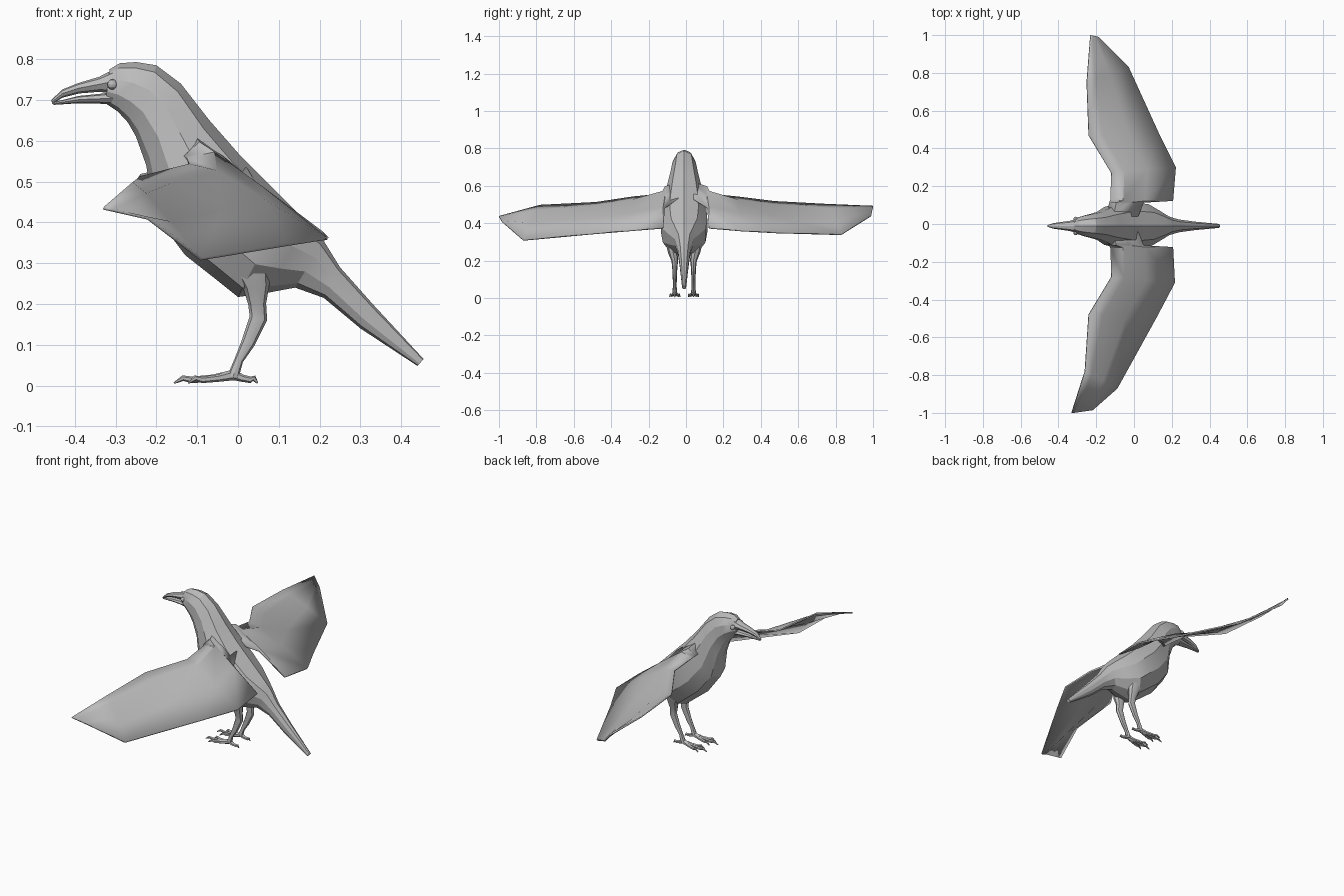
import bpy, bmesh, math
from mathutils import Vector

cube = bpy.data.objects.get("Cube")
if cube:
    bpy.data.objects.remove(cube)

GREY = (0.5, 0.5, 0.5, 1)
mat = bpy.data.materials.new("plain grey")
mat.use_nodes = True
mat.diffuse_color = GREY
mat.node_tree.nodes["Principled BSDF"].inputs["Base Color"].default_value = GREY
MID = -0.01  # the body sits slightly off the wing centre


def finish(name, bm, angle=25):
    bmesh.ops.recalc_face_normals(bm, faces=bm.faces)
    me = bpy.data.meshes.new(name)
    bm.to_mesh(me)
    bm.free()
    me.materials.append(mat)
    ob = bpy.data.objects.new(name, me)
    bpy.context.collection.objects.link(ob)
    bpy.ops.object.select_all(action='DESELECT')
    ob.select_set(True)
    bpy.context.view_layer.objects.active = ob
    bpy.ops.object.shade_smooth_by_angle(angle=math.radians(angle))
    return ob


def skin(bm, rings):
    loops = [[bm.verts.new(p) for p in ring] for ring in rings]
    n = len(loops[0])
    for a, b in zip(loops, loops[1:]):
        for i in range(n):
            j = (i + 1) % n
            bm.faces.new((a[i], a[j], b[j], b[i]))
    bm.faces.new(loops[0])
    bm.faces.new(loops[-1])


def profile_loft(name, sections, n=10, angle=25):
    """Each section: top x, top z, bottom x, bottom z, half width."""
    rings = []
    for tx, tz, bx, bz, w in sections:
        ring = []
        for i in range(n):
            t = 2 * math.pi * i / n
            k = (1 + math.cos(t)) / 2
            ring.append((bx + (tx - bx) * k, MID + w * math.sin(t), bz + (tz - bz) * k))
        rings.append(ring)
    bm = bmesh.new()
    skin(bm, rings)
    return finish(name, bm, angle)


def tube(bm, points, n=6):
    """Each point: x, y, z, radius along the path plane, half width in y."""
    pos = [Vector(p[:3]) for p in points]
    rings = []
    for i, p in enumerate(points):
        d = (pos[min(i + 1, len(pos) - 1)] - pos[max(i - 1, 0)]).normalized()
        side = Vector((0, 1, 0))
        side = (side - d * side.dot(d)).normalized()
        up = d.cross(side)
        rings.append([pos[i] + up * p[3] * math.cos(2 * math.pi * k / n)
                      + side * p[4] * math.sin(2 * math.pi * k / n) for k in range(n)])
    skin(bm, rings)


# Head, torso and tail in one loft
profile_loft("body", [
    (-.315, .775, -.325, .692, .03), (-.29, .79, -.295, .672, .048),
    (-.25, .793, -.27, .645, .058), (-.20, .785, -.25, .61, .066),
    (-.14, .74, -.225, .54, .078), (-.07, .65, -.205, .42, .105),
    (0, .57, -.13, .32, .125), (.06, .51, -.06, .265, .13),
    (.12, .45, 0, .217, .12), (.17, .40, .07, .227, .085),
    (.21, .355, .14, .24, .052), (.25, .29, .21, .215, .036),
    (.33, .2, .30, .14, .024), (.455, .065, .44, .048, .011)])

# Beak halves with a thin open mouth line
profile_loft("upper_beak", [
    (-.30, .778, -.30, .715, .038), (-.34, .757, -.34, .72, .027),
    (-.39, .742, -.39, .716, .02), (-.43, .726, -.43, .706, .014),
    (-.458, .70, -.455, .69, .005)], 8)
profile_loft("lower_beak", [
    (-.30, .72, -.30, .688, .034), (-.34, .715, -.34, .691, .025),
    (-.39, .71, -.39, .692, .017), (-.455, .694, -.452, .688, .005)], 8)

for side, label in ((-1, "right"), (1, "left")):
    # Eye
    bm = bmesh.new()
    bmesh.ops.create_uvsphere(bm, u_segments=10, v_segments=6, radius=.013)
    bmesh.ops.translate(bm, verts=bm.verts, vec=(-.308, MID + side * .036, .738))
    finish(label + "_eye", bm)

    # Leg: feathered thigh, shank and ankle
    y = MID + side * .05
    bm = bmesh.new()
    tube(bm, [(.03, y + side * .015, .30, .05, .035), (.045, y + side * .01, .245, .033, .026),
              (.047, y, .20, .022, .018), (.05, y, .165, .022, .014),
              (.025, y, .105, .017, .011), (.002, y, .062, .011, .010),
              (-.012, y, .022, .014, .014)], 8)
    finish(label + "_leg", bm, 40)

    # Foot: three front toes and a hind toe, each ending in a hooked claw
    bm = bmesh.new()
    for length, spread in ((-.15, 0), (-.115, .028), (-.115, -.028), (.055, 0)):
        def at(f):
            return -.01 + (length + .003) * f, y + spread * f
        tube(bm, [(*at(0), .026, .013, .011), (*at(.35), .018, .009, .009),
                  (*at(.7), .014, .008, .008), (*at(.85), .018, .007, .006),
                  (*at(1), .006, .002, .002)])
    finish(label + "_foot", bm, 40)

# Wings: each station is a leading point, a trailing point and an arch height
inner = [((-.14, .04, .57), (.02, .04, .53), .055), ((-.13, .11, .56), (.05, .115, .48), .05),
         ((-.125, .125, .555), (.205, .122, .375), .05)]
outer = {
    "right_wing": (-1, [((-.12, -.28, .54), (.215, -.31, .36), .02),
                        ((-.24, -.48, .51), (.12, -.49, .345), .015),
                        ((-.26, -.78, .495), (-.09, -.87, .31), .01),
                        ((-.33, -1, .435), (-.22, -.985, .41), 0)]),
    "left_wing": (1, [((-.12, .27, .54), (.22, .30, .36), .02),
                      ((-.24, .47, .515), (.13, .48, .35), .015),
                      ((-.25, .75, .50), (-.03, .83, .34), .01),
                      ((-.23, 1, .49), (-.19, .99, .44), 0)]),
}
for name, (side, tips) in outer.items():
    stations = [((a[0], side * a[1], a[2]), (b[0], side * b[1], b[2]), h) for a, b, h in inner]
    bm = bmesh.new()
    rows = []
    for lead, trail, arch in stations + tips:
        a, b = Vector(lead), Vector(trail)
        rows.append([bm.verts.new(a.lerp(b, f) + Vector((0, 0, arch * k)))
                     for f, k in ((0, 0), (.2, 1), (.55, .6), (1, 0))])
    for r, s in zip(rows, rows[1:]):
        for i in range(3):
            bm.faces.new((r[i], r[i + 1], s[i + 1], s[i]))
    wing = finish(name, bm, 20)
    mod = wing.modifiers.new("thickness", 'SOLIDIFY')
    mod.thickness = .008
    mod.offset = 0
